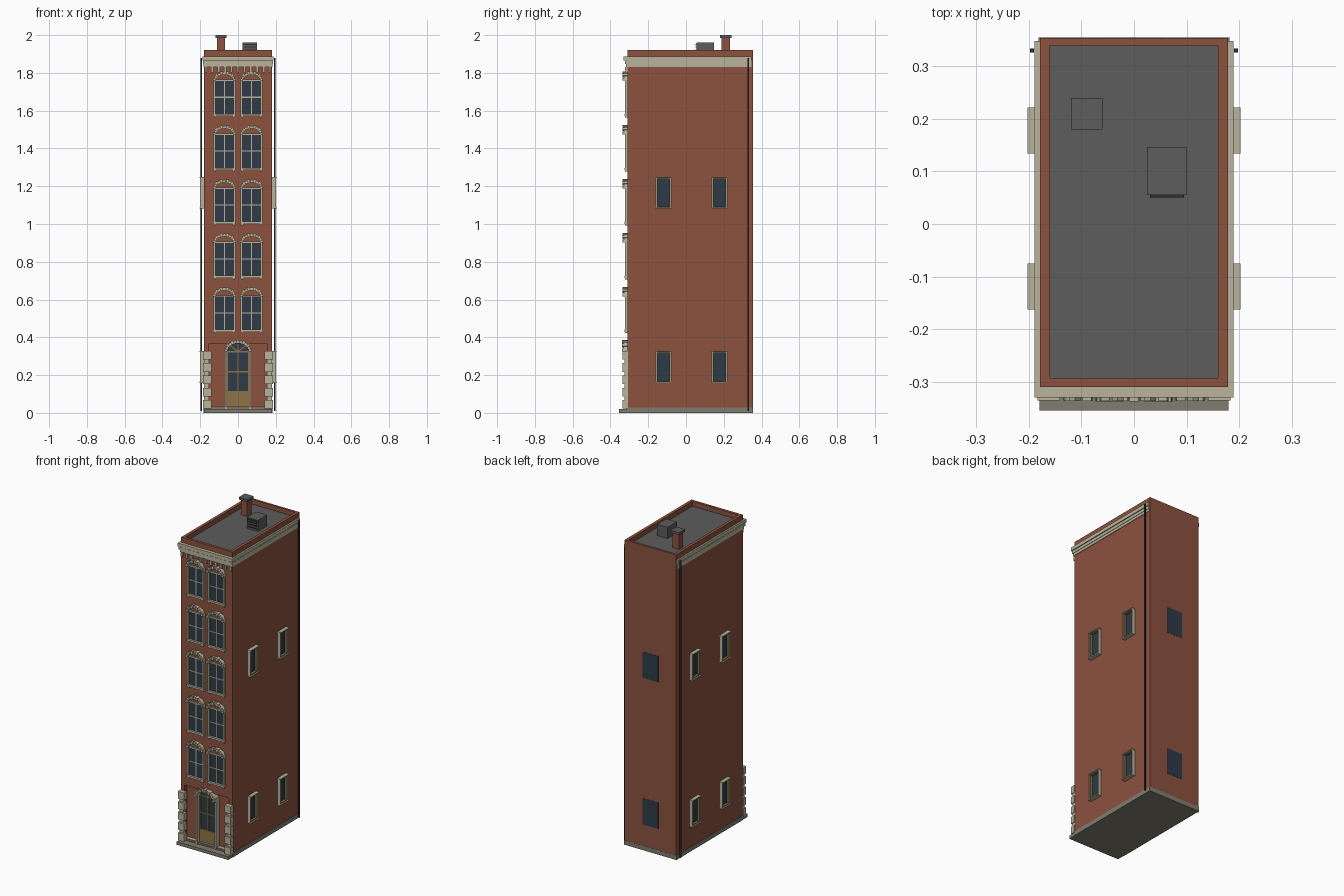
import bpy, bmesh
from math import sin, cos, pi

if "Cube" in bpy.data.objects:
    bpy.data.objects.remove(bpy.data.objects["Cube"])


def material(name, *srgb):
    m = bpy.data.materials.new(name)
    col = [((c / 255 + 0.055) / 1.055) ** 2.4 for c in srgb] + [1]
    m.use_nodes = True
    m.diffuse_color = col
    m.node_tree.nodes["Principled BSDF"].inputs["Base Color"].default_value = col
    return m


BRICK = material("red brick", 140, 82, 63)
CREAM = material("cream stone", 186, 180, 156)
STONE = material("grey stone", 128, 125, 111)
ROOF = material("roof grey", 93, 93, 93)
GLASS = material("dark glass", 45, 59, 71)
WOOD = material("ochre wood", 142, 115, 70)
IRON = material("dark iron", 48, 48, 50)


def box(bm, x0, x1, y0, y1, z0, z1):
    v = [bm.verts.new((x, y, z)) for x in (x0, x1) for y in (y0, y1) for z in (z0, z1)]
    for f in ((0, 1, 3, 2), (4, 6, 7, 5), (0, 4, 5, 1), (2, 3, 7, 6), (0, 2, 6, 4), (1, 5, 7, 3)):
        bm.faces.new([v[i] for i in f])


def prism(bm, outline, y0, y1):
    """Extrude an x-z outline from y0 to y1."""
    a = [bm.verts.new((x, y0, z)) for x, z in outline]
    b = [bm.verts.new((x, y1, z)) for x, z in outline]
    bm.faces.new(a)
    bm.faces.new(b[::-1])
    for i in range(len(a)):
        j = (i + 1) % len(a)
        bm.faces.new((a[i], b[i], b[j], a[j]))


def finish(name, mat, bm):
    bmesh.ops.recalc_face_normals(bm, faces=bm.faces)
    me = bpy.data.meshes.new(name)
    bm.to_mesh(me)
    bm.free()
    ob = bpy.data.objects.new(name, me)
    me.materials.append(mat)
    bpy.context.scene.collection.objects.link(ob)
    return ob


def boxes(name, mat, *dims):
    bm = bmesh.new()
    for d in dims:
        box(bm, *d)
    return finish(name, mat, bm)


def arc(cx, cz, rx, rz, t0=0.0, t1=pi, n=12):
    return [(cx + rx * cos(t0 + (t1 - t0) * i / n), cz + rz * sin(t0 + (t1 - t0) * i / n))
            for i in range(n + 1)]


def voussoirs(bm, cx, cz, inner, outer, back, front, n):
    """Arch of wedge stones, every other one standing proud."""
    for i in range(n):
        t0, t1 = pi * i / n, pi * (i + 1) / n
        proud = 1 - i % 2
        grow = 0.004 * proud
        ring = arc(cx, cz, outer[0] + grow, outer[1] + grow, t0, t1, 2)
        ring += arc(cx, cz, inner[0], inner[1], t1, t0, 2)
        prism(bm, ring, back, front - 0.008 * proud)


# Walls with roof well and entrance recess cut out
W, FRONT, BACK = 0.179, -0.31, 0.355
body = boxes("brick_walls", BRICK, (-W, W, FRONT, BACK - 0.001, 0.01, 1.92))
cutter = boxes("wall_cutter", BRICK,
               (-0.16, 0.16, -0.293, 0.34, 1.88, 2.1),
               (-0.155, 0.155, -0.5, -0.285, 0.03, 0.365))
cutter.hide_render = True
cutter.hide_viewport = True
cutter.display_type = 'WIRE'
cut = body.modifiers.new("cut", 'BOOLEAN')
cut.object = cutter
cut.solver = 'EXACT'

# Base
boxes("plinth", STONE, (-0.182, 0.182, FRONT - 0.002, BACK, 0, 0.028))
boxes("front_step", STONE, (-0.18, 0.18, -0.355, FRONT, 0, 0.02))
boxes("entrance_floor", CREAM, (-0.154, 0.154, -0.309, -0.28, 0.026, 0.033))

# Roof, chimney and vent
boxes("roof_deck", ROOF, (-0.161, 0.161, -0.294, 0.341, 1.875, 1.89))
boxes("chimney_stack", BRICK, (-0.112, -0.068, 0.188, 0.232, 1.885, 1.985))
boxes("chimney_cap", ROOF, (-0.12, -0.06, 0.18, 0.24, 1.985, 2.0))
boxes("roof_vent", ROOF, (0.025, 0.1, 0.055, 0.147, 1.885, 1.96))
boxes("vent_louvres", IRON, *[(0.03, 0.095, 0.05, 0.056, z, z + 0.006)
                              for z in (1.902, 1.918, 1.934, 1.948)])

# Cornice on front and sides, with brackets below on the front
bm = bmesh.new()
for z0, z1, out in ((1.83, 1.846, 0.004), (1.846, 1.862, 0.007), (1.866, 1.888, 0.01)):
    box(bm, -W - out, W + out, FRONT - out * 2, 0.348, z0, z1)
box(bm, -W - 0.004, W + 0.004, FRONT - 0.012, 0.348, 1.862, 1.866)
well = bmesh.ops.bisect_plane  # keep cornice clear of the roof well
finish_faces = list(bm.faces)
bm.free()
bm = bmesh.new()
for z0, z1, out in ((1.83, 1.846, 0.004), (1.846, 1.862, 0.007),
                    (1.862, 1.866, 0.004), (1.866, 1.888, 0.01)):
    box(bm, -W - out, W + out, FRONT - out * 2, FRONT + 0.005, z0, z1)
    for s in (-1, 1):
        box(bm, *sorted((s * (W - 0.005), s * (W + out))), FRONT + 0.005, 0.348, z0, z1)
finish("cornice", CREAM, bm)
boxes("cornice_brackets", CREAM, *[(x - 0.006, x + 0.006, -0.322, FRONT + 0.002, 1.803, 1.83)
                                   for x in [-0.17 + 0.034 * i for i in range(11)]])

# Drainpipes
boxes("drainpipes", IRON, *[(s * 0.194 - 0.004, s * 0.194 + 0.004, 0.326, 0.334, 0.01, 1.88)
                            for s in (-1, 1)])

# Front windows
frames, hoods, panes = bmesh.new(), bmesh.new(), bmesh.new()
for row in range(5):
    z = 0.434 + 0.2855 * row
    top = z + 0.186
    for cx in (-0.072, 0.072):
        box(panes, cx - 0.05, cx + 0.05, -0.313, FRONT + 0.002, z, top)
        # jambs, sill with feet, head and glazing bars
        for s in (-1, 1):
            box(frames, cx + s * 0.053 - 0.005, cx + s * 0.053 + 0.005, -0.322, FRONT + 0.002, z, top)
            box(frames, cx + s * 0.05 - 0.006, cx + s * 0.05 + 0.006, -0.322, FRONT + 0.002, z - 0.012, z - 0.004)
        box(frames, cx - 0.06, cx + 0.06, -0.326, FRONT + 0.002, z - 0.005, z + 0.007)
        box(frames, cx - 0.05, cx + 0.05, -0.318, FRONT + 0.002, top - 0.005, top + 0.002)
        box(frames, cx - 0.003, cx + 0.003, -0.316, FRONT + 0.002, z, top)
        box(frames, cx - 0.05, cx + 0.05, -0.316, FRONT + 0.002, z + 0.092, z + 0.098)
        voussoirs(hoods, cx, top - 0.003, (0.046, 0.031), (0.058, 0.046), FRONT + 0.002, -0.329, 11)
finish("front_window_frames", CREAM, frames)
finish("front_window_hoods", CREAM, hoods)
finish("front_window_glass", GLASS, panes)

# Side windows, mirrored on both walls
stone, wood, panes = bmesh.new(), bmesh.new(), bmesh.new()
for s in (-1, 1):
    def bar(bm, out, *yz):
        box(bm, *sorted((s * (W - 0.003), s * out)), *yz)
    for cy in (-0.119, 0.178):
        for z0, z1 in ((0.162, 0.328), (1.085, 1.25)):
            bar(panes, W + 0.002, cy - 0.04, cy + 0.04, z0, z1)
            bar(stone, 0.203, cy - 0.044, cy + 0.044, z1 - 0.006, z1)
            bar(stone, 0.203, cy - 0.044, cy + 0.044, z0 - 0.004, z0 + 0.003)
            bar(wood, 0.195, cy - 0.037, cy + 0.037, z1 - 0.011, z1 - 0.006)
            bar(wood, 0.195, cy - 0.037, cy + 0.037, z0 + 0.003, z0 + 0.008)
            for t in (-1, 1):
                bar(stone, 0.2, cy + t * 0.04 - 0.003, cy + t * 0.04 + 0.003, z0, z1)
                bar(wood, 0.195, cy + t * 0.035 - 0.003, cy + t * 0.035 + 0.003, z0, z1)
finish("side_window_stone", CREAM, stone)
finish("side_window_frames", WOOD, wood)
finish("side_window_glass", GLASS, panes)

# Back windows
boxes("back_window_glass", GLASS, *[(-0.055, 0.055, BACK - 0.005, BACK, z, z + 0.165)
                                    for z in (0.162, 1.085)])

# Corner quoins beside the entrance
bm = bmesh.new()
for s in (-1, 1):
    for i in range(5):
        z = 0.022 + 0.065 * i
        box(bm, *sorted((s * 0.141, s * 0.184)), -0.336, FRONT + 0.003, z, z + 0.046)
        if i < 4:
            box(bm, *sorted((s * 0.153, s * 0.18)), -0.326, FRONT + 0.003, z + 0.046, z + 0.065)
finish("quoins", CREAM, bm)

# Entrance door with glazed upper part and fanlight
SPRING = 0.325
bm = bmesh.new()
prism(bm, [(-0.06, 0.03), (0.06, 0.03)] + arc(0, SPRING, 0.06, 0.045), -0.292, -0.28)
finish("door_glass", GLASS, bm)
bm = bmesh.new()
box(bm, -0.06, 0.06, -0.298, -0.283, 0.03, 0.115)
for x in (-0.058, -0.003, 0.052):
    box(bm, x, x + 0.006, -0.298, -0.283, 0.115, SPRING)
for z in (0.215, SPRING - 0.004):
    box(bm, -0.06, 0.06, -0.298, -0.283, z, z + 0.007)
for t in (pi / 4, pi / 2, 3 * pi / 4):
    dx, dz = 0.003 * sin(t), 0.003 * cos(t)
    ex, ez = 0.056 * cos(t), SPRING + 0.042 * sin(t)
    prism(bm, [(-dx, SPRING + dz), (dx, SPRING - dz), (ex + dx, ez - dz), (ex - dx, ez + dz)],
          -0.297, -0.283)
finish("door_woodwork", WOOD, bm)
bm = bmesh.new()
for s in (-1, 1):
    box(bm, *sorted((s * 0.058, s * 0.07)), -0.318, -0.283, 0.02, SPRING)
voussoirs(bm, 0, SPRING, (0.056, 0.043), (0.069, 0.058), -0.283, -0.33, 13)
finish("door_surround", CREAM, bm)
